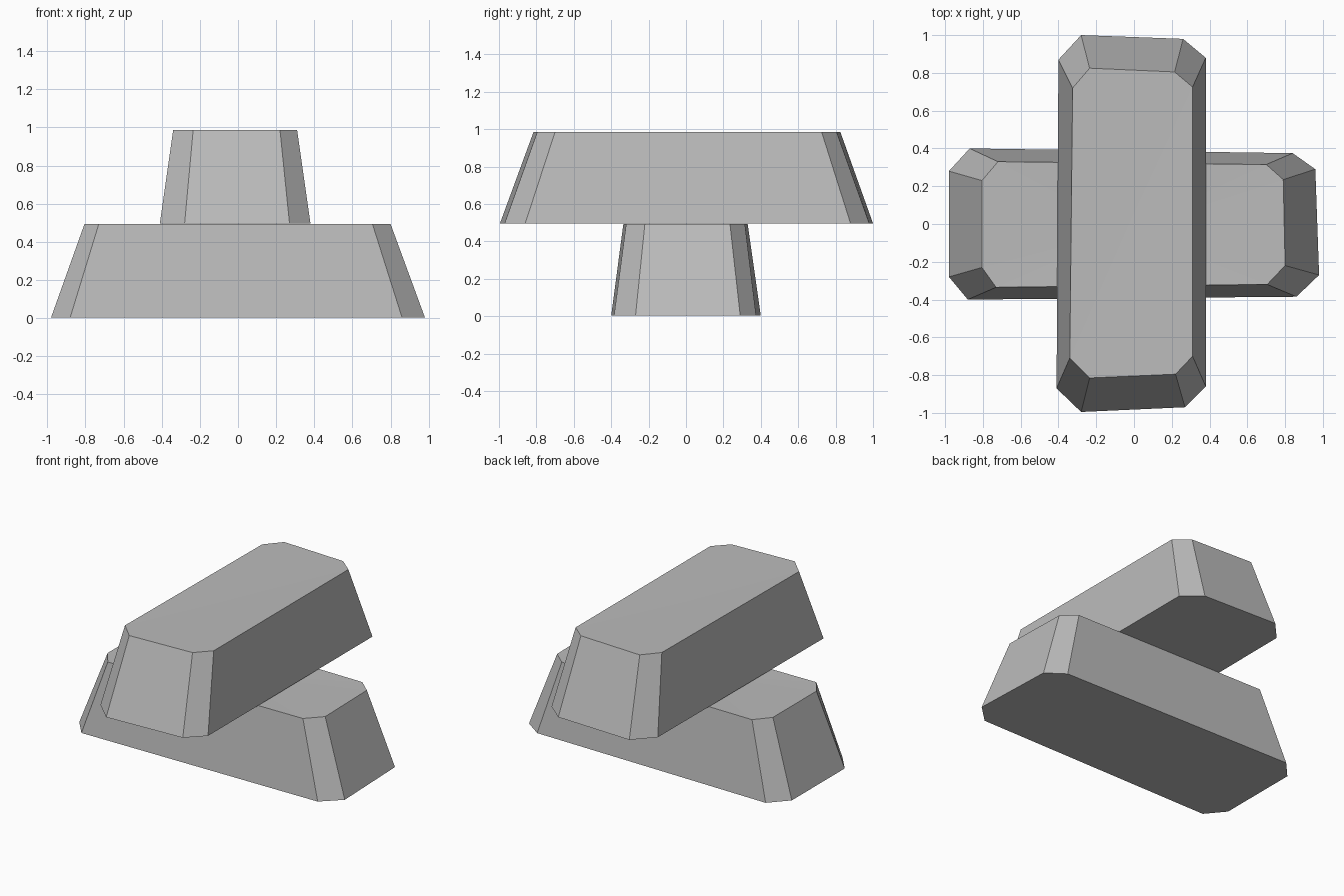
import bpy, bmesh

if "Cube" in bpy.data.objects:
    bpy.data.objects.remove(bpy.data.objects["Cube"])

metal = bpy.data.materials.new("grey metal")
metal.diffuse_color = (0.5, 0.5, 0.5, 1)
metal.use_nodes = True
metal.node_tree.nodes["Principled BSDF"].inputs["Base Color"].default_value = metal.diffuse_color


def ingot(name, base, top, z0, z1):
    """Tapered bar with cut corners, lofted between two eight-sided outlines."""
    bm = bmesh.new()
    low = [bm.verts.new((x, y, z0)) for x, y in base]
    high = [bm.verts.new((x, y, z1)) for x, y in top]
    n = len(base)
    for i in range(n):
        j = (i + 1) % n
        bm.faces.new((low[i], low[j], high[j], high[i]))
    bm.faces.new(low[::-1])
    cap = bm.faces.new(high)
    # Slightly sunken, hand-cast top
    centre = bmesh.ops.poke(bm, faces=[cap])["verts"][0]
    centre.co = (-0.04, -0.03, z1 - 0.008)
    bmesh.ops.recalc_face_normals(bm, faces=bm.faces)
    mesh = bpy.data.meshes.new(name)
    bm.to_mesh(mesh)
    bm.free()
    mesh.materials.append(metal)
    bpy.context.collection.objects.link(bpy.data.objects.new(name, mesh))


# Lower bar, lying along x
ingot("lower_ingot",
      [(-0.98, -0.28), (-0.88, -0.40), (0.86, -0.385), (0.98, -0.27),
       (0.96, 0.29), (0.84, 0.375), (-0.87, 0.40), (-0.98, 0.28)],
      [(-0.805, -0.23), (-0.73, -0.335), (0.705, -0.32), (0.80, -0.22),
       (0.79, 0.235), (0.70, 0.315), (-0.72, 0.33), (-0.805, 0.23)],
      0.003, 0.493)

# Upper bar, lying across it along y
ingot("upper_ingot",
      [(-0.41, -0.87), (-0.28, -0.995), (0.27, -0.97), (0.38, -0.86),
       (0.38, 0.88), (0.26, 0.98), (-0.28, 1.0), (-0.40, 0.87)],
      [(-0.34, -0.71), (-0.235, -0.815), (0.22, -0.795), (0.31, -0.70),
       (0.31, 0.725), (0.215, 0.805), (-0.235, 0.825), (-0.325, 0.72)],
      0.496, 0.986)
